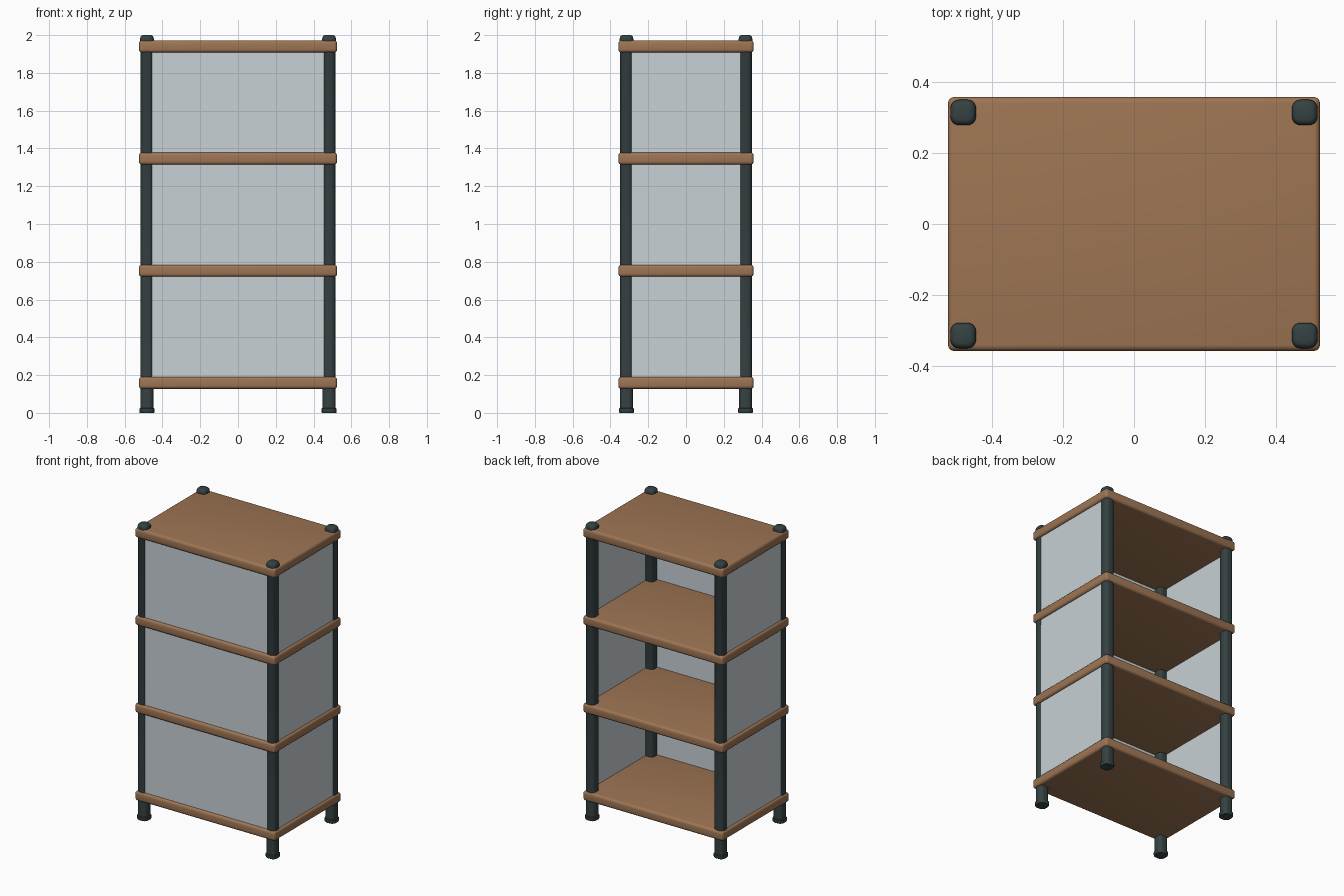
import bpy, bmesh, math

if "Cube" in bpy.data.objects:
    bpy.data.objects.remove(bpy.data.objects["Cube"])

def material(name, rgb):
    m = bpy.data.materials.new(name)
    m.diffuse_color = (*rgb, 1)
    m.use_nodes = True
    m.node_tree.nodes["Principled BSDF"].inputs["Base Color"].default_value = m.diffuse_color
    return m

WOOD = material("warm wood", (0.34, 0.178, 0.088))
DARK = material("dark slate", (0.036, 0.054, 0.056))
GLASS = material("pale frosted panel", (0.57, 0.635, 0.66))

LEG_X, LEG_Y = 0.482, 0.315
SHELF_T, SHELF_Z0, STEP = 0.064, 0.127, 0.5935

def finish(bm, name, mat, smooth=True):
    bmesh.ops.recalc_face_normals(bm, faces=bm.faces)
    me = bpy.data.meshes.new(name)
    bm.to_mesh(me)
    bm.free()
    ob = bpy.data.objects.new(name, me)
    bpy.context.collection.objects.link(ob)
    me.materials.append(mat)
    if smooth:
        bpy.ops.object.select_all(action='DESELECT')
        ob.select_set(True)
        bpy.context.view_layer.objects.active = ob
        bpy.ops.object.shade_smooth_by_angle(angle=math.radians(35))
    return ob

def box(name, mat, size, loc, bevel=0.0):
    bm = bmesh.new()
    bmesh.ops.create_cube(bm, size=1)
    for v in bm.verts:
        v.co = [c * s + o for c, s, o in zip(v.co, size, loc)]
    if bevel:
        bmesh.ops.bevel(bm, geom=bm.edges[:], offset=bevel, segments=4,
                        profile=0.5, affect='EDGES')
    return finish(bm, name, mat, bevel > 0)

def rounded_square(h, r, steps=5):
    pts = []
    for q, (sx, sy) in enumerate([(1, 1), (-1, 1), (-1, -1), (1, -1)]):
        for i in range(steps + 1):
            a = math.pi / 2 * (q + i / steps)
            pts.append((sx * (h - r) + r * math.cos(a),
                        sy * (h - r) + r * math.sin(a)))
    return pts

def leg(name, x, y):
    # height, half width, corner radius: foot, post, rounded cap
    sections = [(0, 0.038, 0.029), (0.004, 0.04, 0.03), (0.023, 0.04, 0.03),
                (0.026, 0.034, 0.024), (1.95, 0.034, 0.024), (1.955, 0.036, 0.024),
                (1.982, 0.036, 0.024), (1.991, 0.0335, 0.0225),
                (1.997, 0.029, 0.02), (2.0, 0.022, 0.016)]
    bm = bmesh.new()
    rings = [[bm.verts.new((x + px, y + py, z)) for px, py in rounded_square(h, r)]
             for z, h, r in sections]
    n = len(rings[0])
    for a, b in zip(rings, rings[1:]):
        for i in range(n):
            j = (i + 1) % n
            bm.faces.new((a[i], a[j], b[j], b[i]))
    bm.faces.new(rings[0][::-1])
    bm.faces.new(rings[-1])
    return finish(bm, name, DARK)

# Four corner legs
for sx, side in ((-1, "left"), (1, "right")):
    for sy, end in ((-1, "front"), (1, "back")):
        leg(f"{end}_{side}_leg", sx * LEG_X, sy * LEG_Y)

# Four rounded shelves
for k in range(4):
    box(f"shelf_{k + 1}", WOOD, (1.05, 0.717, SHELF_T),
        (0, 0, SHELF_Z0 + STEP * k + SHELF_T / 2), bevel=0.017)

# Thin panels on the front and both sides of each tier; the back stays open
OFF, THICK = 0.024, 0.008
for k in range(3):
    z = SHELF_Z0 + STEP * k + (SHELF_T + STEP) / 2
    h = STEP - SHELF_T + 0.004
    box(f"front_panel_{k + 1}", GLASS, (2 * LEG_X - 0.04, THICK, h),
        (0, -LEG_Y - OFF, z))
    for sx, side in ((-1, "left"), (1, "right")):
        box(f"{side}_panel_{k + 1}", GLASS, (THICK, 2 * LEG_Y - 0.04, h),
            (sx * (LEG_X + OFF), 0, z))
